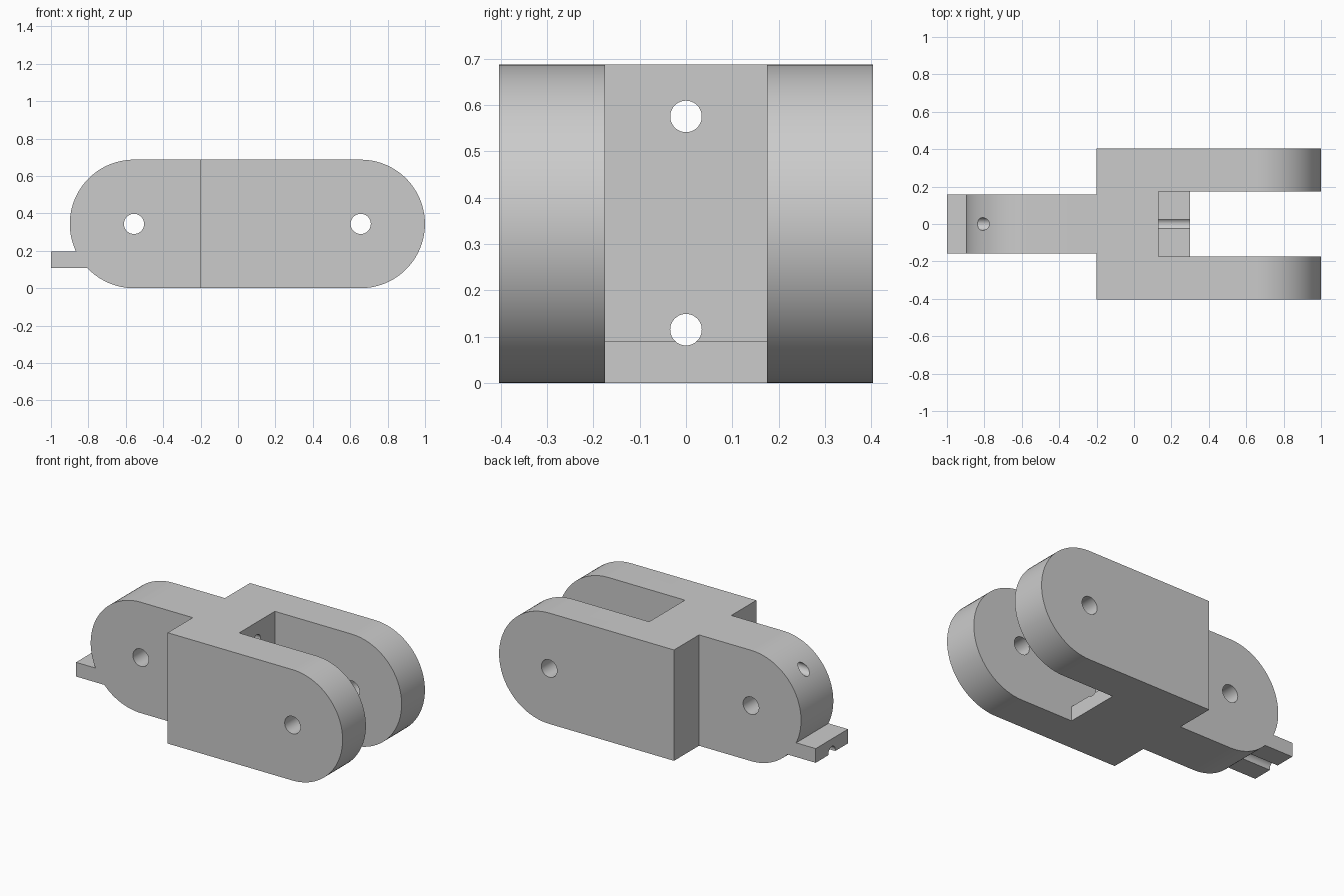
import bpy, bmesh, math
from mathutils import Matrix

cube = bpy.data.objects.get("Cube")
if cube:
    bpy.data.objects.remove(cube, do_unlink=True)

HEIGHT = 0.687
R = HEIGHT / 2            # radius of the rounded ends
TONGUE_X, FORK_X = -0.556, 0.656   # pivot centres
HALF_W = 0.403

grey = bpy.data.materials.new("plain grey")
grey.use_nodes = True
colour = (0.6, 0.6, 0.6, 1)
grey.diffuse_color = colour
grey.node_tree.nodes["Principled BSDF"].inputs["Base Color"].default_value = colour


def to_object(bm, name):
    bmesh.ops.recalc_face_normals(bm, faces=bm.faces)
    mesh = bpy.data.meshes.new(name)
    bm.to_mesh(mesh)
    bm.free()
    mesh.materials.append(grey)
    obj = bpy.data.objects.new(name, mesh)
    bpy.context.collection.objects.link(obj)
    return obj


def extrude_y(name, profile, y0, y1):
    """Solid from an (x, z) outline swept from y0 to y1."""
    bm = bmesh.new()
    face = bm.faces.new([bm.verts.new((x, y0, z)) for x, z in profile])
    new = bmesh.ops.extrude_face_region(bm, geom=[face])["geom"]
    verts = [v for v in new if isinstance(v, bmesh.types.BMVert)]
    bmesh.ops.translate(bm, verts=verts, vec=(0, y1 - y0, 0))
    return to_object(bm, name)


def rod(name, axis, radius, location):
    bm = bmesh.new()
    bmesh.ops.create_cone(bm, cap_ends=True, segments=48, radius1=radius, radius2=radius,
                          depth=4, matrix=Matrix.Translation(location)
                          @ Matrix.Rotation(math.pi / 2, 4, axis))
    return to_object(bm, name)


def arc(cx, start, end, steps=40):
    return [(cx + R * math.cos(start + (end - start) * i / steps),
             R + R * math.sin(start + (end - start) * i / steps)) for i in range(steps + 1)]


# Full-width body: rounded at both ends, with the stop tab on the left end
tab_top, tab_bottom = 0.196, 0.108
a_top = math.pi + math.asin((R - tab_top) / R)
a_bottom = math.pi + math.asin((R - tab_bottom) / R)
outline = (arc(FORK_X, -math.pi / 2, math.pi / 2)
           + arc(TONGUE_X, math.pi / 2, a_top)
           + [(-1, tab_top), (-1, tab_bottom)]
           + arc(TONGUE_X, a_bottom, 1.5 * math.pi, 16))
link = extrude_y("hinge_link", outline, -HALF_W, HALF_W)

# Side cuts that narrow the tongue
cutters = []
side = [(-2, -1), (-0.2, -1), (-0.2, 2), (-2, 2)]
for s in (-1, 1):
    cutters.append(extrude_y("tongue_side_cut", side, s * 0.158, s * 1))

# Fork slot with a low ledge at its inner end
slot = [(0.13, 2), (0.13, 0.09), (0.3, 0.09), (0.3, -1), (2, -1), (2, 2)]
cutters.append(extrude_y("fork_slot_cut", slot, -0.175, 0.175))

# Pivot holes across, cord holes lengthwise
for x in (TONGUE_X, FORK_X):
    cutters.append(rod("pivot_hole_cut", 'X', 0.054, (x, 0, R)))
for z in (0.115, 0.575):
    cutters.append(rod("cord_hole_cut", 'Y', 0.034, (0, 0, z)))

bpy.ops.object.select_all(action='DESELECT')
bpy.context.view_layer.objects.active = link
link.select_set(True)
for cutter in cutters:
    cutter.hide_render = True
    mod = link.modifiers.new(cutter.name, 'BOOLEAN')
    mod.operation = 'DIFFERENCE'
    mod.solver = 'EXACT'
    mod.object = cutter
    bpy.ops.object.modifier_apply(modifier=mod.name)
    bpy.data.objects.remove(cutter, do_unlink=True)

bpy.ops.object.shade_smooth_by_angle(angle=math.radians(30))
